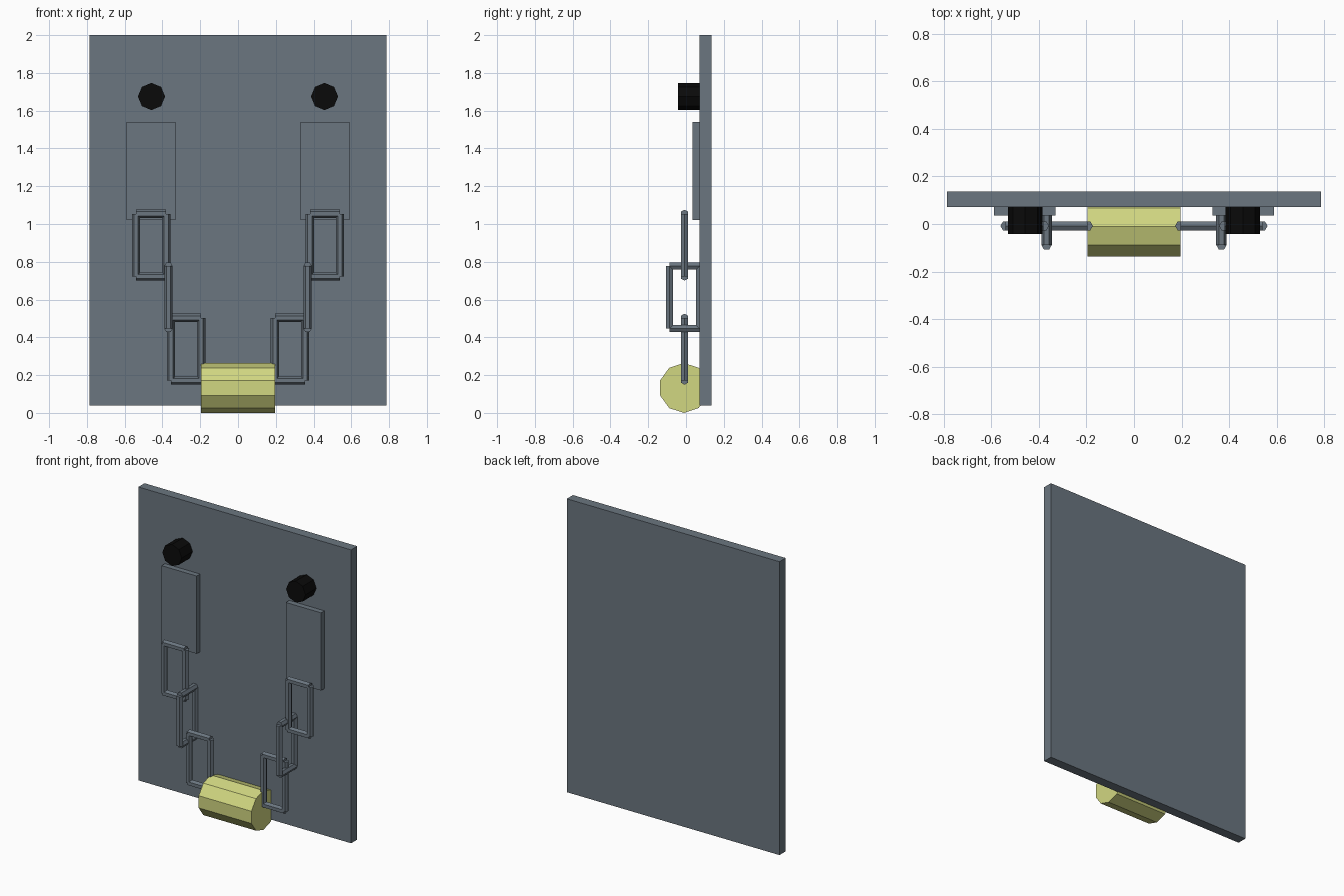
import bpy, math
from mathutils import Vector

if "Cube" in bpy.data.objects:
    bpy.data.objects.remove(bpy.data.objects["Cube"])


def material(name, rgb):
    m = bpy.data.materials.new(name)
    m.diffuse_color = (*rgb, 1)
    m.use_nodes = True
    m.node_tree.nodes["Principled BSDF"].inputs["Base Color"].default_value = m.diffuse_color
    return m


SLATE = material("slate grey", (0.145, 0.18, 0.214))
YELLOW = material("pale yellow", (0.64, 0.68, 0.22))
BLACK = material("black", (0.003, 0.003, 0.003))


def box(name, lo, hi, mat):
    lo, hi = Vector(lo), Vector(hi)
    bpy.ops.mesh.primitive_cube_add(size=1, location=(lo + hi) / 2)
    o = bpy.context.object
    o.name = name
    o.scale = hi - lo
    o.data.materials.append(mat)
    return o


def rod(name, a, b, radius, sides, mat, point):
    """Prism from a to b with one cross-section corner facing 'point'."""
    a, b, px = Vector(a), Vector(b), Vector(point)
    axis = (b - a).normalized()
    py = axis.cross(px)
    ring = [px * math.cos(t) * radius + py * math.sin(t) * radius
            for t in (2 * math.pi * i / sides for i in range(sides))]
    verts = [a + v for v in ring] + [b + v for v in ring]
    faces = [(i, (i + 1) % sides, (i + 1) % sides + sides, i + sides) for i in range(sides)]
    faces += [tuple(reversed(range(sides))), tuple(range(sides, 2 * sides))]
    me = bpy.data.meshes.new(name)
    me.from_pydata(verts, [], faces)
    me.materials.append(mat)
    o = bpy.data.objects.new(name, me)
    bpy.context.collection.objects.link(o)
    return o


X, Z = (1, 0, 0), (0, 0, 1)
BAR = 0.022      # chain bar radius
LINK_Y = -0.008  # chain centre plane


def link(name, centre, across, cross_point):
    """Rectangular chain link of four hexagonal bars, 'across' is its half width."""
    c, w, h = Vector(centre), Vector(across), Vector((0, 0, 0.166))
    for i, s in enumerate((-1, 1)):
        rod(f"{name}_upright_{i}", c + w * s - h, c + w * s + h, BAR, 6, SLATE, X)
        rod(f"{name}_crossbar_{i}", c + h * s - w, c + h * s + w, BAR, 6, SLATE, cross_point)


# Back board
box("back_board", (-0.787, 0.071, 0.038), (0.787, 0.136, 2.0), SLATE)

# Ten-sided roller at the bottom
rod("roller", (-0.195, -0.011, 0.132), (0.195, -0.011, 0.132), 0.132, 10, YELLOW, Z)

# Mirrored plates, knobs and chains
for side, s in (("left", -1), ("right", 1)):
    x0, x1 = sorted((s * 0.33, s * 0.59))
    box(f"{side}_plate", (x0, 0.035, 1.02), (x1, 0.075, 1.54), SLATE)
    rod(f"{side}_knob", (s * 0.458, -0.043, 1.675), (s * 0.458, 0.075, 1.675),
        0.072, 8, BLACK, Z)
    link(f"{side}_upper_link", (s * 0.46, LINK_Y, 0.888), (0.08, 0, 0), Z)
    link(f"{side}_middle_link", (s * 0.368, LINK_Y, 0.612), (0, 0.08, 0), X)
    link(f"{side}_lower_link", (s * 0.275, LINK_Y, 0.337), (0.08, 0, 0), Z)
